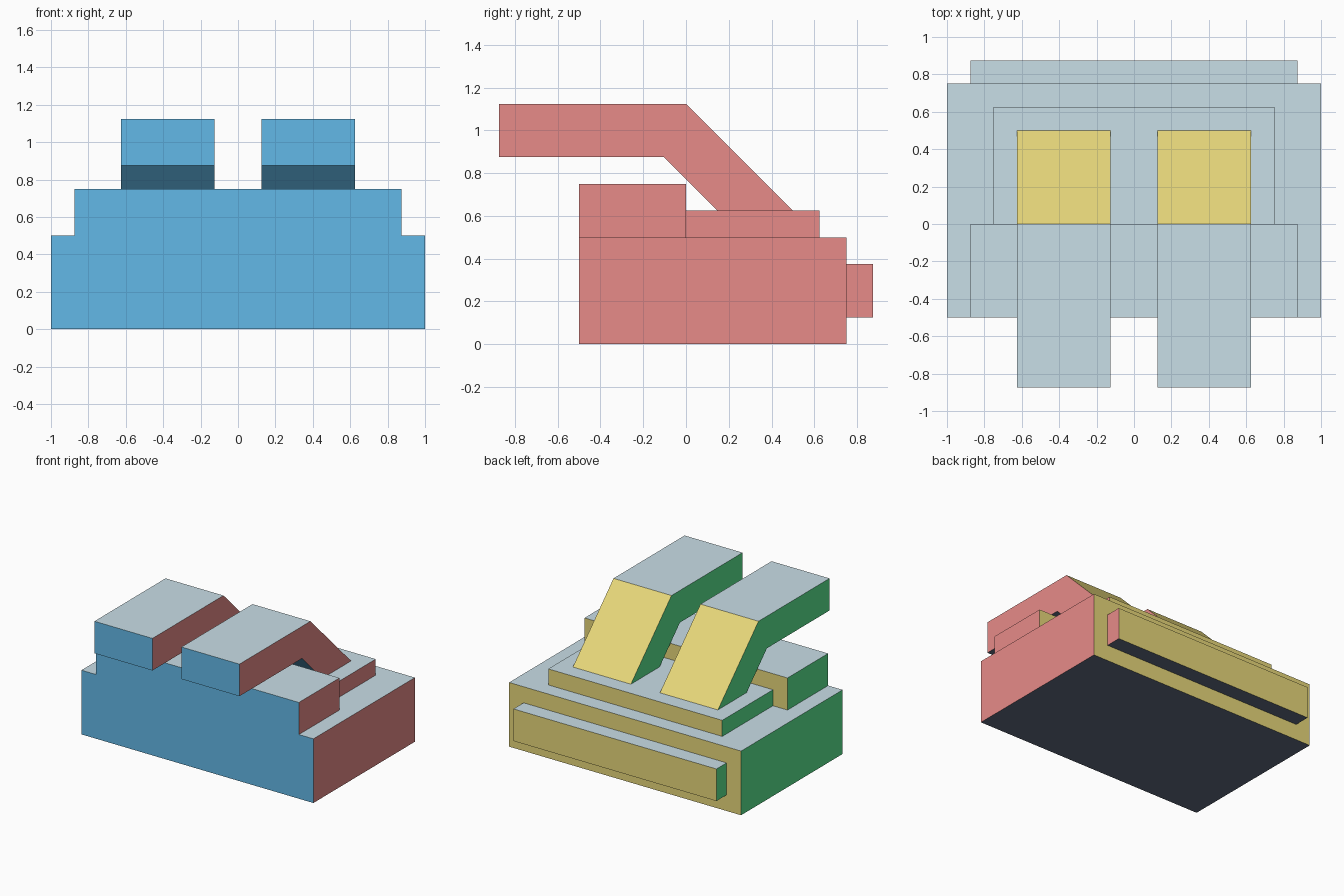
import bpy
import bmesh
from mathutils import Color, Vector

cube = bpy.data.objects.get("Cube")
if cube:
    bpy.data.objects.remove(cube, do_unlink=True)


def make_material(name, rgb):
    """Flat material from an sRGB triple, stored as linear."""
    linear = Color([c / 255 for c in rgb]).from_srgb_to_scene_linear()
    mat = bpy.data.materials.new(name)
    mat.use_nodes = True
    colour = (*linear, 1)
    mat.diffuse_color = colour
    mat.node_tree.nodes["Principled BSDF"].inputs["Base Color"].default_value = colour
    return mat


SLOTS = ["front", "back", "left", "right", "top", "bottom"]
MATERIALS = [
    make_material("sky blue", (107, 200, 250)),
    make_material("yellow", (251, 234, 133)),
    make_material("pink", (249, 150, 148)),
    make_material("green", (95, 243, 152)),
    make_material("pale grey blue", (208, 230, 239)),
    make_material("slate", (96, 108, 128)),
]


def facing(normal):
    """Name the side a face belongs to; slopes count as front or back."""
    if abs(normal.x) > 0.5:
        return "left" if normal.x > 0 else "right"
    if abs(normal.y) > 0.5:
        return "back" if normal.y > 0 else "front"
    return "top" if normal.z > 0 else "bottom"


def extrude_profile(name, profile, x0, x1):
    """Extrude a (y, z) outline from x0 to x1 and colour it by direction."""
    bm = bmesh.new()
    side = bm.faces.new([bm.verts.new((x0, y, z)) for y, z in profile])
    result = bmesh.ops.extrude_face_region(bm, geom=[side], use_keep_orig=True)
    moved = [v for v in result["geom"] if isinstance(v, bmesh.types.BMVert)]
    bmesh.ops.translate(bm, verts=moved, vec=Vector((x1 - x0, 0, 0)))
    bmesh.ops.recalc_face_normals(bm, faces=bm.faces)
    bm.normal_update()
    for face in bm.faces:
        face.material_index = SLOTS.index(facing(face.normal))
    mesh = bpy.data.meshes.new(name)
    bm.to_mesh(mesh)
    bm.free()
    for mat in MATERIALS:
        mesh.materials.append(mat)
    obj = bpy.data.objects.new(name, mesh)
    bpy.context.collection.objects.link(obj)
    return obj


def block(name, half_width, y0, y1, z0, z1):
    """Box centred on x."""
    outline = [(y0, z0), (y1, z0), (y1, z1), (y0, z1)]
    return extrude_profile(name, outline, -half_width, half_width)


# Stacked body
block("base", 1, -0.5, 0.75, 0, 0.5)
block("front_step", 0.875, -0.5, 0, 0.5, 0.75)
block("rear_deck", 0.75, 0, 0.625, 0.5, 0.625)
block("rear_bar", 0.875, 0.75, 0.875, 0.125, 0.375)

# Pair of bent arms rising from the rear deck and reaching forward
ARM = [(-0.875, 0.875), (-0.104, 0.875), (0.146, 0.625),
       (0.5, 0.625), (0, 1.125), (-0.875, 1.125)]
for name, x0 in (("left_arm", 0.125), ("right_arm", -0.625)):
    extrude_profile(name, ARM, x0, x0 + 0.5)
